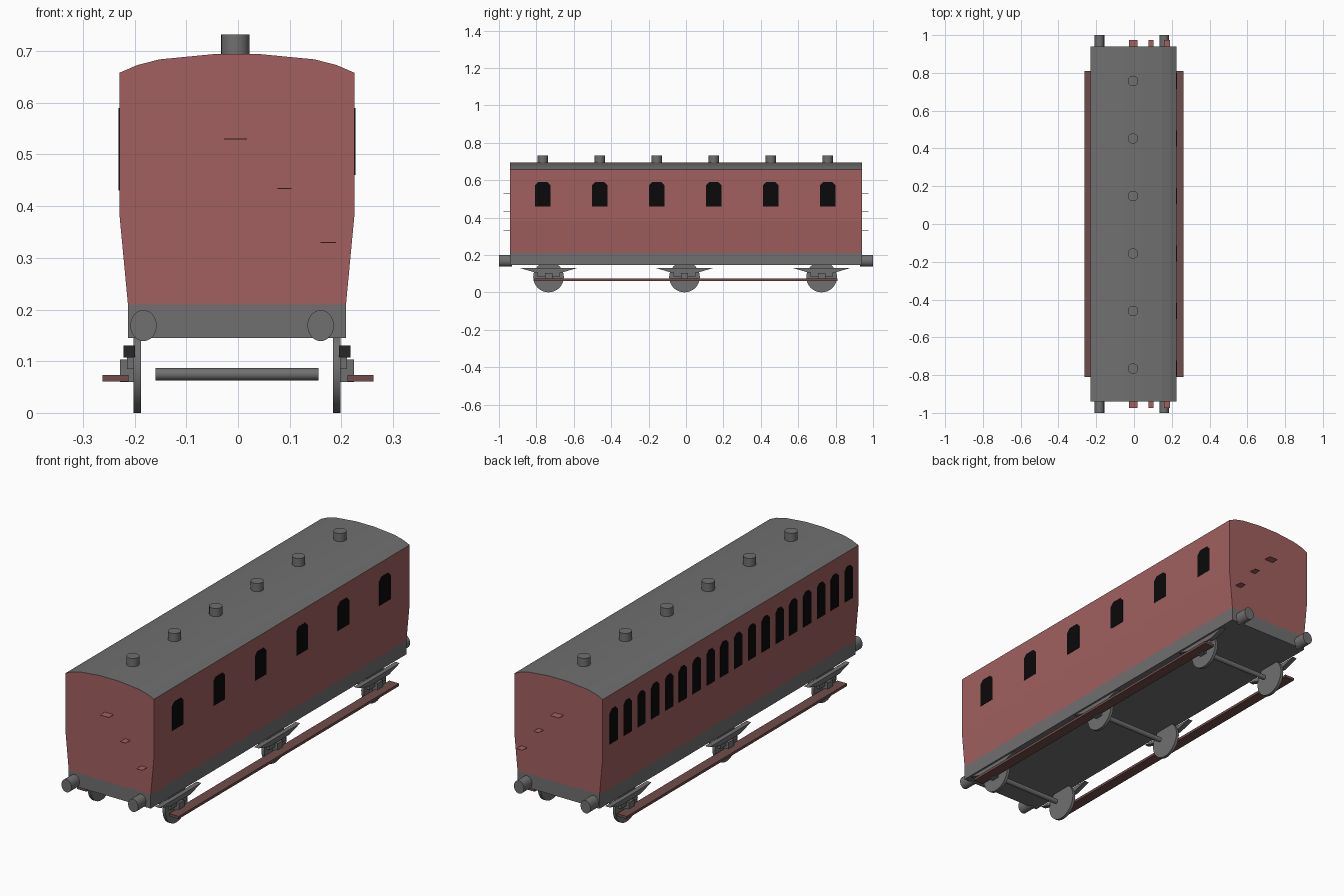
import bpy, bmesh, math
from mathutils import Matrix, Vector

if "Cube" in bpy.data.objects:
    bpy.data.objects.remove(bpy.data.objects["Cube"])

CX = -0.002          # centreline of the coach body
HALF = 0.94          # half length of the body


def material(name, rgb):
    m = bpy.data.materials.new(name)
    m.diffuse_color = (*rgb, 1)
    m.use_nodes = True
    m.node_tree.nodes["Principled BSDF"].inputs["Base Color"].default_value = m.diffuse_color
    return m


RED = material("coach red", (0.36, 0.115, 0.115))
GREY = material("iron grey", (0.162, 0.162, 0.162))
BROWN = material("step brown", (0.16, 0.075, 0.072))
BLACK = material("window black", (0.003, 0.003, 0.003))


def finish(name, bm, *mats):
    bmesh.ops.recalc_face_normals(bm, faces=bm.faces)
    mesh = bpy.data.meshes.new(name)
    bm.to_mesh(mesh)
    bm.free()
    for m in mats:
        mesh.materials.append(m)
    ob = bpy.data.objects.new(name, mesh)
    bpy.context.collection.objects.link(ob)
    return ob


def box(name, x, y, z, mat):
    """Box from (min, max) ranges."""
    bm = bmesh.new()
    size = [b - a for a, b in (x, y, z)]
    mid = [(a + b) / 2 for a, b in (x, y, z)]
    bmesh.ops.create_cube(bm, size=1, matrix=Matrix.Translation(mid) @ Matrix.Diagonal((*size, 1)))
    return finish(name, bm, mat)


def prism(name, points, axis, lo, hi, *mats):
    """Extrude a profile along x (points are y, z) or along y (points are x, z)."""
    bm = bmesh.new()
    place = (lambda p: (lo, *p)) if axis == 'x' else (lambda p: (p[0], lo, p[1]))
    face = bm.faces.new([bm.verts.new(place(p)) for p in points])
    out = bmesh.ops.extrude_face_region(bm, geom=[face])
    d = Vector((hi - lo, 0, 0)) if axis == 'x' else Vector((0, hi - lo, 0))
    bmesh.ops.translate(bm, vec=d, verts=[v for v in out['geom'] if isinstance(v, bmesh.types.BMVert)])
    return finish(name, bm, *mats)


def cylinder(name, centre, axis, radius, length, mat, squash=1, sides=32):
    bm = bmesh.new()
    turn = {'x': Matrix.Rotation(math.pi / 2, 4, 'Y'),
            'y': Matrix.Rotation(math.pi / 2, 4, 'X'), 'z': Matrix()}[axis]
    bmesh.ops.create_cone(bm, cap_ends=True, segments=sides, radius1=radius, radius2=radius, depth=length,
                          matrix=Matrix.Translation(centre) @ Matrix.Diagonal((squash, 1, 1, 1)) @ turn)
    ob = finish(name, bm, mat)
    for p in ob.data.polygons:
        p.use_smooth = len(p.vertices) == 4
    for e in ob.data.edges:      # keep the rims sharp
        a, b = (ob.data.vertices[i].co for i in e.vertices)
        e.use_edge_sharp = abs((a - b)['xyz'.index(axis)]) < length * 0.5
    return ob


# Body shell with tumblehome sides; upward faces become the roof
half = [(0.211, 0.21), (0.2275, 0.385), (0.2275, 0.658), (0.193, 0.673), (0.15, 0.684), (0.047, 0.694)]
profile = [(CX + x, z) for x, z in half] + [(CX - x, z) for x, z in reversed(half)]
body = prism("body", profile, 'y', -HALF, HALF, RED, GREY)
for p in body.data.polygons:
    p.material_index = 1 if p.normal.z > 0.5 else 0

# Underframe
box("underframe", (CX - 0.211, CX + 0.211), (-HALF, HALF), (0.145, 0.21), GREY)

# Roof vents and windows share one compartment spacing
PITCH = 0.3046
bays = [(i - 2.5) * PITCH - 0.004 for i in range(6)]
for y in bays:
    cylinder("roof_vent", (-0.005, y, 0.707), 'z', 0.0275, 0.05, GREY)


def window(name, y, w, z0, z1, x0, x1):
    """Thin plate with clipped top corners."""
    h, c = w / 2, 0.018
    prism(name, [(y - h, z0), (y + h, z0), (y + h, z1 - c), (y + h - c, z1),
                 (y - h + c, z1), (y - h, z1 - c)], 'x', x0, x1, BLACK)


for y in bays:
    window("corridor_window", y, 0.084, 0.46, 0.59, CX + 0.225, CX + 0.229)
    for k in (-1, 0, 1):
        window("compartment_window", y + k * PITCH / 3, 0.06, 0.43, 0.59, CX - 0.229, CX - 0.225)

for end in (-1, 1):
    # Oval buffers
    for x in (-0.183, 0.16):
        cylinder("buffer", (x, end * 0.965, 0.169), 'y', 0.03, 0.07, GREY, squash=0.85)
    # Climbing steps on the end wall
    for x, w, z in ((-0.005, 0.045, 0.53), (0.09, 0.027, 0.434), (0.175, 0.03, 0.33)):
        y0, y1 = sorted((end * 0.935, end * 0.975))
        box("end_step", (x - w / 2, x + w / 2), (y0, y1), (z - 0.001, z + 0.001), RED)

# Running gear
for y in (-0.735, -0.008, 0.725):
    cylinder("axle", (CX, y, 0.075), 'x', 0.012, 0.316, GREY, sides=16)
    for s in (-1, 1):
        def span(a, b):
            return sorted((CX + s * a, CX + s * b))
        cylinder("wheel", (CX + s * 0.193, y, 0.082), 'x', 0.082, 0.014, GREY)
        prism("leaf_spring", [(y - 0.153, 0.13), (y + 0.153, 0.13), (y + 0.075, 0.107), (y - 0.075, 0.107)],
              'x', *span(0.197, 0.22), GREY)
        box("spring_seat", span(0.197, 0.213), (y - 0.06, y + 0.06), (0.085, 0.108), GREY)
        box("axle_box", span(0.197, 0.226), (y - 0.02, y + 0.02), (0.06, 0.103), GREY)

# Long footboards
for s in (-1, 1):
    box("footboard", sorted((s * 0.212, s * 0.262)), (-0.81, 0.81), (0.061, 0.073), BROWN)
